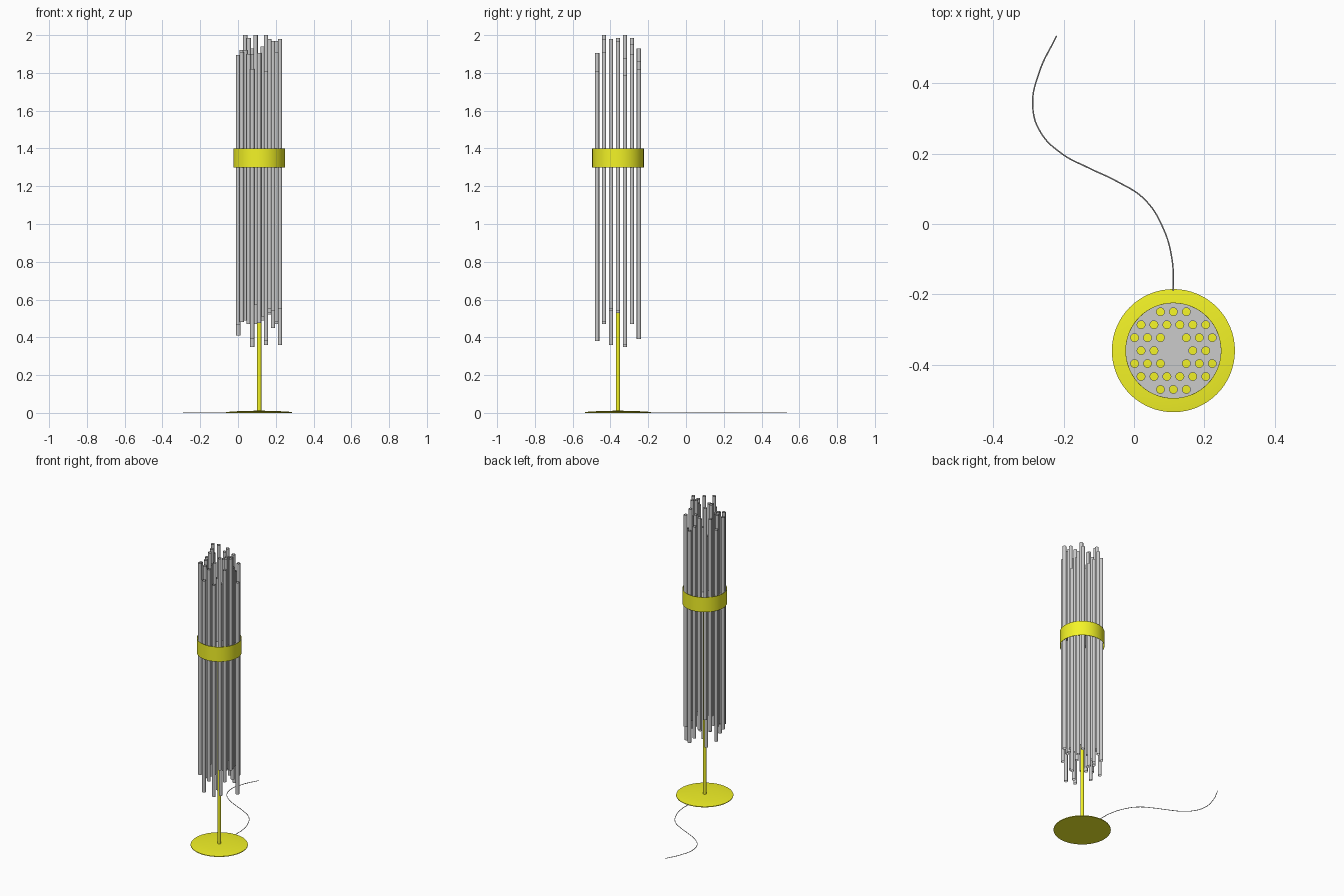
import bpy, bmesh
from math import cos, sin, tau
from mathutils import Vector

if "Cube" in bpy.data.objects:
    bpy.data.objects.remove(bpy.data.objects["Cube"])

CX, CY = 0.112, -0.36
STEP = 0.0368
TUBE_R, TUBE_LEN = 0.0112, 1.43
RING_R = 0.1365

yellow = bpy.data.materials.new("yellow")
yellow.diffuse_color = (0.9, 0.9, 0.02, 1)
yellow.use_nodes = True
yellow.node_tree.nodes["Principled BSDF"].inputs["Base Color"].default_value = yellow.diffuse_color


def finish(ob, mat=None):
    bpy.ops.object.select_all(action='DESELECT')
    ob.select_set(True)
    bpy.context.view_layer.objects.active = ob
    if ob.type == 'CURVE':
        bpy.ops.object.convert(target='MESH')
        ob = bpy.context.object
    bpy.ops.object.shade_smooth_by_angle()
    if mat:
        ob.data.materials.append(mat)
    return ob


def lathe(name, profile, x, y, segs, mat=None):
    """Revolve (radius, z) points; radius 0 closes to a single point."""
    bm = bmesh.new()
    vs = [bm.verts.new((r, 0, z)) for r, z in profile]
    es = [bm.edges.new(p) for p in zip(vs, vs[1:])]
    bmesh.ops.spin(bm, geom=vs + es, axis=(0, 0, 1), cent=(0, 0, 0),
                   angle=tau, steps=segs)
    bmesh.ops.remove_doubles(bm, verts=bm.verts, dist=1e-5)
    bmesh.ops.recalc_face_normals(bm, faces=bm.faces)
    me = bpy.data.meshes.new(name)
    bm.to_mesh(me)
    bm.free()
    ob = bpy.data.objects.new(name, me)
    ob.location = (x, y, 0)
    bpy.context.collection.objects.link(ob)
    return finish(ob, mat)


# Tube layout: x offsets (in steps) and top heights for each row, front to back
rows = {
    -3: ((-1, 0, 1), (1.82, 1.905, 1.81)),
    -2: ((-2.5, -1.5, -.5, .5, 1.5, 2.5), (1.91, 1.90, 2.0, 1.94, 1.98, 1.91)),
    -1: ((-3, -2, -1, 1, 2, 3), (1.895, 1.92, 1.90, 1.79, 1.97, 1.98)),
    0: ((-2.5, -1.5, 1.5, 2.5), (1.92, 1.985, 1.96, 1.97)),
    1: ((-3, -2, -1, 1, 2, 3), (1.84, 2.0, 1.78, 2.0, 1.88, 1.79)),
    2: ((-2.5, -1.5, -.5, .5, 1.5, 2.5), (1.92, 1.985, 1.90, 1.92, 1.95, 1.90)),
    3: ((-1, 0, 1), (1.93, 1.86, 1.82)),
}
tubes = [(CX + u * STEP, CY + row * STEP, top)
         for row, (us, tops) in rows.items() for u, top in zip(us, tops)]

# Open-ended hanging tubes
for i, (x, y, top) in enumerate(tubes):
    lathe(f"tube_{i + 1:02d}", [(TUBE_R, top - TUBE_LEN), (TUBE_R, top)], x, y, 16)

# Base disc, slightly domed
lathe("base", [(0, 0), (0.175, 0), (0.175, 0.004), (0.15, 0.007), (0.09, 0.010),
               (0, 0.012)], CX, CY, 64, yellow)

# Central stem
lathe("stem", [(0, 0.005), (0.0115, 0.005), (0.0115, 1.348), (0, 1.348)],
      CX, CY, 24, yellow)

# Band around the tubes
lathe("band", [(RING_R - .0015, 1.3), (RING_R, 1.3), (RING_R, 1.4),
               (RING_R - .0015, 1.4), (RING_R - .0015, 1.3)], CX, CY, 64, yellow)

# Perforated plate that carries the tubes inside the band
cu = bpy.data.curves.new("tube_plate", 'CURVE')
cu.dimensions = '2D'
cu.fill_mode = 'BOTH'
cu.extrude = 0.003


def circle(x, y, r, n):
    sp = cu.splines.new('POLY')
    sp.points.add(n - 1)
    for k, p in enumerate(sp.points):
        p.co = (x + r * cos(tau * k / n), y + r * sin(tau * k / n), 0, 1)
    sp.use_cyclic_u = True


circle(CX, CY, RING_R - 0.001, 64)
for x, y, _ in tubes:
    circle(x, y, TUBE_R, 16)
plate = bpy.data.objects.new("tube_plate", cu)
plate.location.z = 1.35
bpy.context.collection.objects.link(plate)
finish(plate)

# Power cable trailing on the floor
path = [(.112, -.19), (.108, -.10), (.082, -.01), (.03, .07), (-.05, .122),
        (-.13, .16), (-.205, .20), (-.265, .26), (-.288, .335), (-.27, .43),
        (-.22, .535)]
cc = bpy.data.curves.new("cable", 'CURVE')
cc.dimensions = '3D'
cc.bevel_depth = 0.002
cc.bevel_resolution = 2
cc.use_fill_caps = True
sp = cc.splines.new('BEZIER')
sp.bezier_points.add(len(path) - 1)
for p, (x, y) in zip(sp.bezier_points, path):
    p.co = Vector((x, y, 0.004))
    p.handle_left_type = p.handle_right_type = 'AUTO'
cable = bpy.data.objects.new("cable", cc)
bpy.context.collection.objects.link(cable)
finish(cable)
